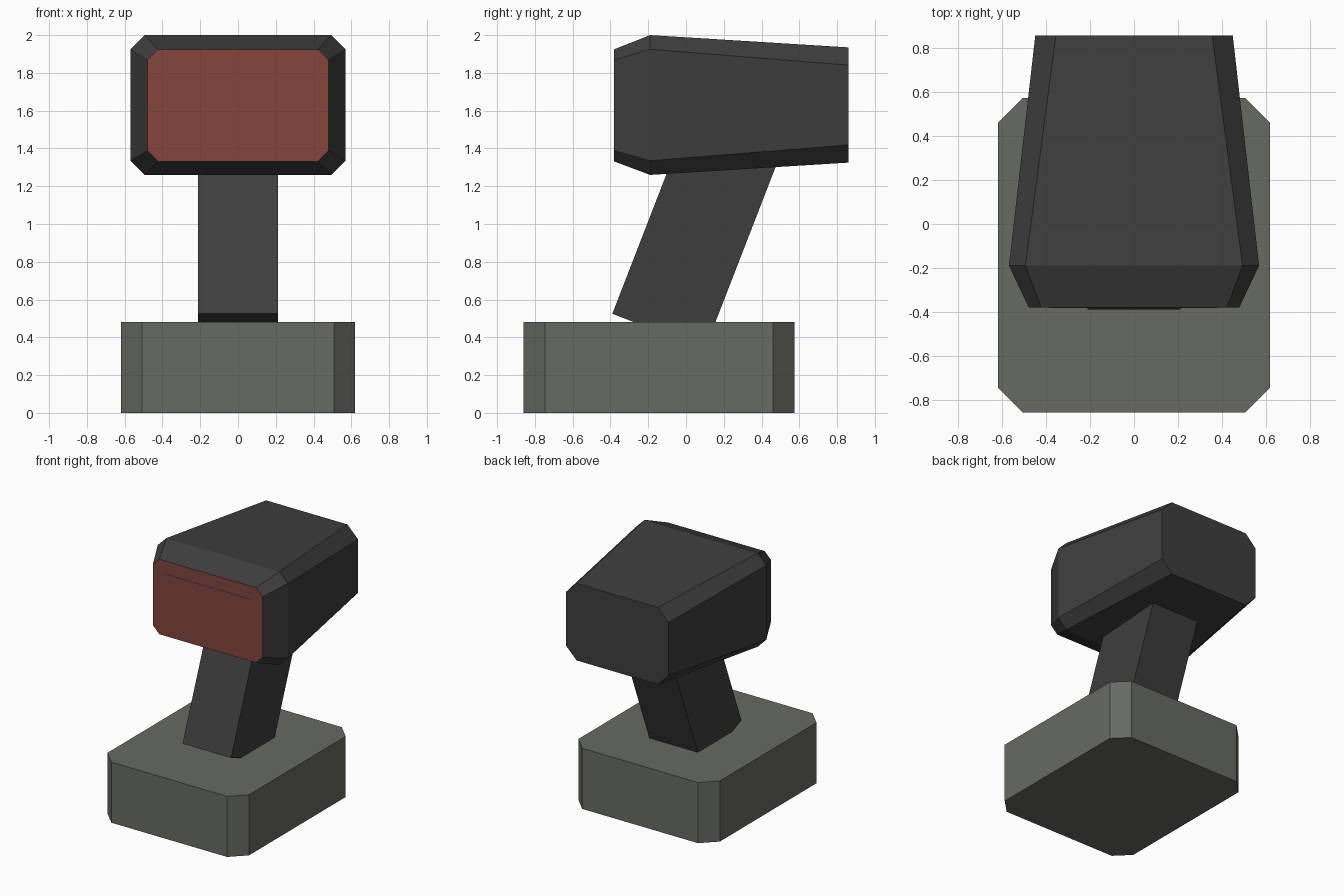
import bpy
import bmesh
import math
from mathutils import Matrix, Vector

cube = bpy.data.objects.get("Cube")
if cube:
    bpy.data.objects.remove(cube, do_unlink=True)


def material(name, srgb):
    colour = [(c / 255) ** 2.2 for c in srgb] + [1.0]
    mat = bpy.data.materials.new(name)
    mat.use_nodes = True
    mat.diffuse_color = colour
    bsdf = mat.node_tree.nodes["Principled BSDF"]
    bsdf.inputs["Base Color"].default_value = colour
    return mat


dark = material("charcoal", (64, 64, 64))
grey = material("olive grey", (103, 106, 98))
red = material("brick red", (130, 70, 64))


def finish(name, bm, *mats):
    bmesh.ops.recalc_face_normals(bm, faces=bm.faces)
    mesh = bpy.data.meshes.new(name)
    bm.to_mesh(mesh)
    bm.free()
    for mat in mats:
        mesh.materials.append(mat)
    obj = bpy.data.objects.new(name, mesh)
    bpy.context.collection.objects.link(obj)
    return obj


def octagon(half_w, half_h, cut):
    """Rectangle outline with four clipped corners, counter-clockwise."""
    w, h = half_w - cut, half_h - cut
    return [(half_w, -h), (half_w, h), (w, half_h), (-w, half_h),
            (-half_w, h), (-half_w, -h), (-w, -half_h), (w, -half_h)]


def loft(rings):
    """Skin a row of matching outlines and cap both ends."""
    bm = bmesh.new()
    rows = [[bm.verts.new(p) for p in ring] for ring in rings]
    for a, b in zip(rows, rows[1:]):
        for i in range(len(a)):
            j = (i + 1) % len(a)
            bm.faces.new((a[i], a[j], b[j], b[i]))
    bm.faces.new(rows[0])
    bm.faces.new(rows[-1])
    return bm


# Base: block with clipped vertical corners
outline = octagon(0.62, 0.717, 0.113)
finish("base", loft([[(x, y - 0.143, z) for x, y in outline] for z in (0, 0.48)]), grey)

# Head: tapered housing; each section is y, half width, middle z, half height, corner cut
sections = [(-0.38, 0.48, 1.628, 0.297, 0.057),
            (-0.19, 0.57, 1.63, 0.37, 0.075),
            (0.86, 0.45, 1.63, 0.305, 0.094)]
bm = loft([[(x, y, mid + z) for x, z in octagon(w, h, cut)]
           for y, w, mid, h, cut in sections])
for face in bm.faces:
    if face.calc_center_median().y < -0.37:
        face.material_index = 1
finish("head", bm, dark, red)

# Thin panel on the front of the head
bm = bmesh.new()
bmesh.ops.create_cube(bm, size=1, matrix=Matrix.Translation((0, -0.38, 1.617))
                      @ Matrix.Diagonal((0.77, 0.004, 0.41, 1)))
finish("front_panel", bm, red)

# Neck: leaning box, sunk into the base and the head
lean = math.radians(-21.2)
depth, length = 0.525, 1.15
turn = Matrix.Rotation(lean, 4, "X")
corner = Vector((0, -0.39, 0.525))
bm = bmesh.new()
bmesh.ops.create_cube(bm, size=1, matrix=Matrix.Translation(corner) @ turn
                      @ Matrix.Translation((0, depth / 2, length / 2))
                      @ Matrix.Diagonal((0.425, depth, length, 1)))
finish("neck", bm, dark)
